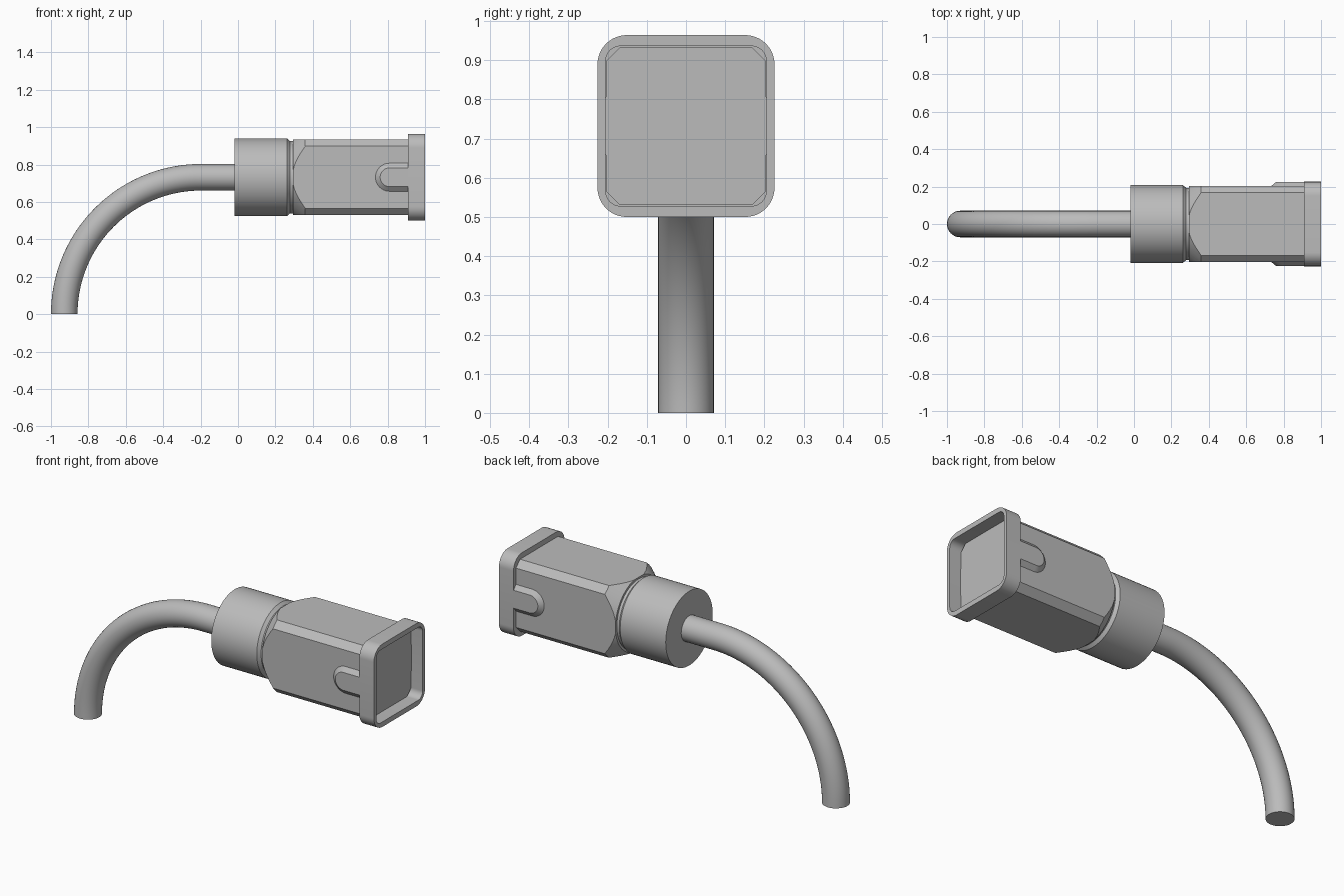
import bpy, bmesh
from math import sin, cos, pi, radians

if "Cube" in bpy.data.objects:
    bpy.data.objects.remove(bpy.data.objects["Cube"])

AXIS = 0.732    # height of the connector's centre line
SEG = 64

grey = bpy.data.materials.new("plain grey")
grey.use_nodes = True
colour = (0.5, 0.5, 0.5, 1)
grey.diffuse_color = colour
grey.node_tree.nodes["Principled BSDF"].inputs["Base Color"].default_value = colour


def loft(name, rings):
    """Skin a list of equal point rings and cap both ends."""
    bm = bmesh.new()
    loops = [[bm.verts.new(p) for p in ring] for ring in rings]
    n = len(loops[0])
    for a, b in zip(loops, loops[1:]):
        for i in range(n):
            j = (i + 1) % n
            bm.faces.new((a[i], a[j], b[j], b[i]))
    bm.faces.new(loops[0])
    bm.faces.new(loops[-1])
    bmesh.ops.recalc_face_normals(bm, faces=bm.faces)
    mesh = bpy.data.meshes.new(name)
    bm.to_mesh(mesh)
    bm.free()
    obj = bpy.data.objects.new(name, mesh)
    bpy.context.collection.objects.link(obj)
    mesh.materials.append(grey)
    return obj


def activate(obj):
    bpy.ops.object.select_all(action="DESELECT")
    obj.select_set(True)
    bpy.context.view_layer.objects.active = obj


def smooth(obj):
    activate(obj)
    bpy.ops.object.shade_smooth_by_angle(angle=radians(28))


def circle(x, r):
    return [(x, r * cos(2 * pi * i / SEG), AXIS + r * sin(2 * pi * i / SEG)) for i in range(SEG)]


def rounded(x, hy, hz, r, steps):
    """Rounded rectangle across the axis; one step gives a chamfer."""
    pts = []
    for k, (sy, sz) in enumerate(((1, 1), (-1, 1), (-1, -1), (1, -1))):
        for i in range(steps + 1):
            a = pi / 2 * (k + i / steps)
            pts.append((x, sy * (hy - r) + r * cos(a), AXIS + sz * (hz - r) + r * sin(a)))
    return pts


# Bent cable: quarter circle, then a straight run into the collar
BEND, TUBE, BEND_X = 0.732, 0.071, -0.197
rings = []
for s in range(41):
    t = pi / 2 * s / 40
    ring = []
    for i in range(32):
        a = 2 * pi * i / 32
        r = BEND + TUBE * cos(a)
        ring.append((BEND_X - r * cos(t), TUBE * sin(a), r * sin(t)))
    rings.append(ring)
rings.append([(0.0, y, z) for x, y, z in rings[-1]])
smooth(loft("cable", rings))

# Round collar with a bevelled end and a narrower neck
profile = [(-0.02, 0.208), (0.262, 0.208), (0.278, 0.193), (0.30, 0.193)]
smooth(loft("collar", [circle(x, r) for x, r in profile]))

# Square housing with chamfered edges, its end turned to a cone
housing = loft("housing", [rounded(x, 0.204, 0.202, 0.036, 1) for x in (0.25, 0.93)])
cone = loft("cone_cutter", [circle(x, r) for x, r in ((0.293, 0.206), (0.368, 0.27), (0.4, 0.4), (1.1, 0.4))])
cone.hide_render = True
mod = housing.modifiers.new("turned end", "BOOLEAN")
mod.operation = "INTERSECT"
mod.solver = "EXACT"
mod.object = cone
activate(housing)
bpy.ops.object.modifier_apply(modifier=mod.name)
bpy.data.objects.remove(cone)
smooth(housing)

# Open flange with a shallow rounded recess
smooth(loft("flange", [
    rounded(0.91, 0.226, 0.232, 0.075, 12),
    rounded(1.0, 0.226, 0.232, 0.075, 12),
    rounded(1.0, 0.205, 0.204, 0.038, 12),
    rounded(0.92, 0.205, 0.204, 0.038, 12),
]))


# Tapered latch tabs on both sides
def tab_outline(y, r):
    arc = [(0.81 - r * sin(pi * i / 24), y, AXIS + r * cos(pi * i / 24)) for i in range(25)]
    return arc + [(0.93, y, AXIS - r), (0.93, y, AXIS + r)]


for side, label in ((1, "back"), (-1, "front")):
    smooth(loft("latch_tab_" + label, [
        tab_outline(side * 0.19, 0.075),
        tab_outline(side * 0.204, 0.075),
        tab_outline(side * 0.225, 0.05),
    ]))
